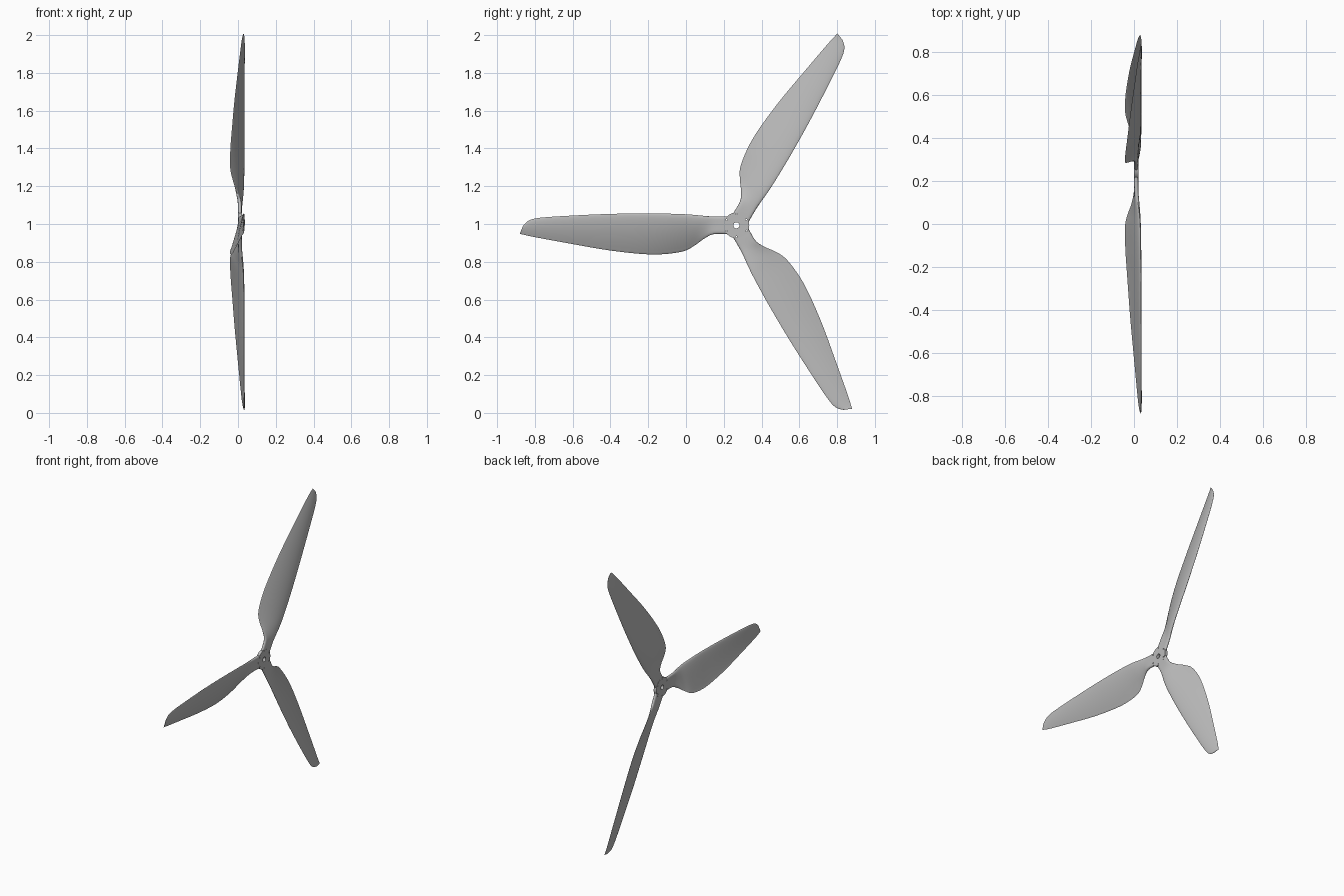
import bpy
import bmesh
from math import cos, sin, pi, radians, sqrt
from mathutils import Matrix, Vector

default = bpy.data.objects.get("Cube")
if default:
    bpy.data.objects.remove(default, do_unlink=True)

HUB = Vector((0, 0.267, 0.993))
HALF = 14           # section points along one face
STEPS = 6           # sections between two stations

grey = bpy.data.materials.new("plain grey")
grey.use_nodes = True
colour = (0.5, 0.5, 0.5, 1)
grey.diffuse_color = colour
grey.node_tree.nodes["Principled BSDF"].inputs["Base Color"].default_value = colour

# Blade stations: leading edge (radius, offset, x), trailing edge (same), thickness, airfoil share
stations = [
    (.045, .047, .010, .045, -.047, .010, .020, 0),
    (.12, .047, .012, .12, -.047, .008, .020, 0),
    (.17, .050, .018, .17, -.070, -.008, .022, .5),
    (.22, .055, .024, .22, -.106, -.028, .023, 1),
    (.28, .059, .028, .28, -.137, -.041, .023, 1),
    (.38, .062, .030, .39, -.153, -.039, .021, 1),
    (.50, .063, .031, .51, -.151, -.031, .018, 1),
    (.68, .060, .031, .69, -.130, -.018, .015, 1),
    (.88, .051, .032, .89, -.095, .000, .012, 1),
    (1.04, .040, .033, 1.07, -.062, .017, .009, 1),
    (1.10, .025, .033, 1.125, -.050, .024, .007, 1),
    (1.13, -.003, .033, 1.147, -.045, .029, .004, 1),
]


def spline(a, b, c, d, t):
    return [q + t * (r - p) / 2 + t * t * (p - 2.5 * q + 2 * r - s / 2)
            + t ** 3 * (1.5 * (q - r) + (s - p) / 2)
            for p, q, r, s in zip(a, b, c, d)]


def section(values):
    """Closed loop of points from the leading edge round to it again."""
    lead, trail = Vector(values[:3]), Vector(values[3:6])
    thick, foil = values[6:]
    chord = (lead - trail).length
    loop = []
    for i in range(2 * HALF):
        a = 2 * pi * i / (2 * HALF)
        u = (1 - cos(a)) / 2
        side = 1 if i < HALF else -1
        wing = 2.6 * sqrt(u) * (1 - u) * 0.5
        plate = 0.5 * min(1, sqrt(max(0, 1 - abs(2 * u - 1) ** 8)))
        half = thick * (foil * max(wing, 0.04) + (1 - foil) * plate)
        camber = foil * chord * 0.12 * u * (1 - u)
        r, w, x = lead.lerp(trail, u)
        loop.append(Vector((x + camber + side * half, -r, w)))
    return loop


def finish(bm, name):
    bmesh.ops.recalc_face_normals(bm, faces=bm.faces)
    mesh = bpy.data.meshes.new(name)
    bm.to_mesh(mesh)
    bm.free()
    obj = bpy.data.objects.new(name, mesh)
    bpy.context.collection.objects.link(obj)
    mesh.materials.append(grey)
    return obj


def add_disc(bm, radius, depth, y=0, z=0, sides=48):
    place = Matrix.Translation((0.01, y, z)) @ Matrix.Rotation(pi / 2, 4, 'Y')
    bmesh.ops.create_cone(bm, cap_ends=True, segments=sides, radius1=radius,
                          radius2=radius, depth=depth, matrix=place)


def build_blade(name, turn):
    bm = bmesh.new()
    rings = []
    last = len(stations) - 1
    for k in range(last):
        four = [stations[min(max(k + j, 0), last)] for j in (-1, 0, 1, 2)]
        for s in range(STEPS + (k == last - 1)):
            rings.append([bm.verts.new(p) for p in section(spline(*four, s / STEPS))])
    for one, two in zip(rings, rings[1:]):
        for i in range(len(one)):
            j = (i + 1) % len(one)
            bm.faces.new((one[i], one[j], two[j], two[i]))
    bm.faces.new(rings[0])
    bm.faces.new(rings[-1])
    bm.transform(Matrix.Rotation(turn, 4, 'X'))
    return finish(bm, name)


# Three blades and the hub disc
parts = [build_blade(name, radians(120 * i)) for i, name in
         enumerate(("front_blade", "lower_blade", "upper_blade"))]
bm = bmesh.new()
add_disc(bm, 0.068, 0.0206)
parts.append(finish(bm, "hub"))

# Shaft bore and ring of screw holes
bm = bmesh.new()
add_disc(bm, 0.016, 0.1)
for i in range(6):
    a = radians(30 + 60 * i)
    add_disc(bm, 0.004, 0.1, 0.06 * cos(a), 0.06 * sin(a), 12)
drill = finish(bm, "hole_cutter")
drill.hide_render = True

for obj in parts:
    cut = obj.modifiers.new("holes", 'BOOLEAN')
    cut.operation = 'DIFFERENCE'
    cut.solver = 'EXACT'
    cut.object = drill
    bpy.ops.object.select_all(action='DESELECT')
    obj.select_set(True)
    bpy.context.view_layer.objects.active = obj
    bpy.ops.object.modifier_apply(modifier=cut.name)
    bpy.ops.object.shade_smooth_by_angle(angle=radians(40))
    obj.location = HUB
bpy.data.objects.remove(drill, do_unlink=True)
